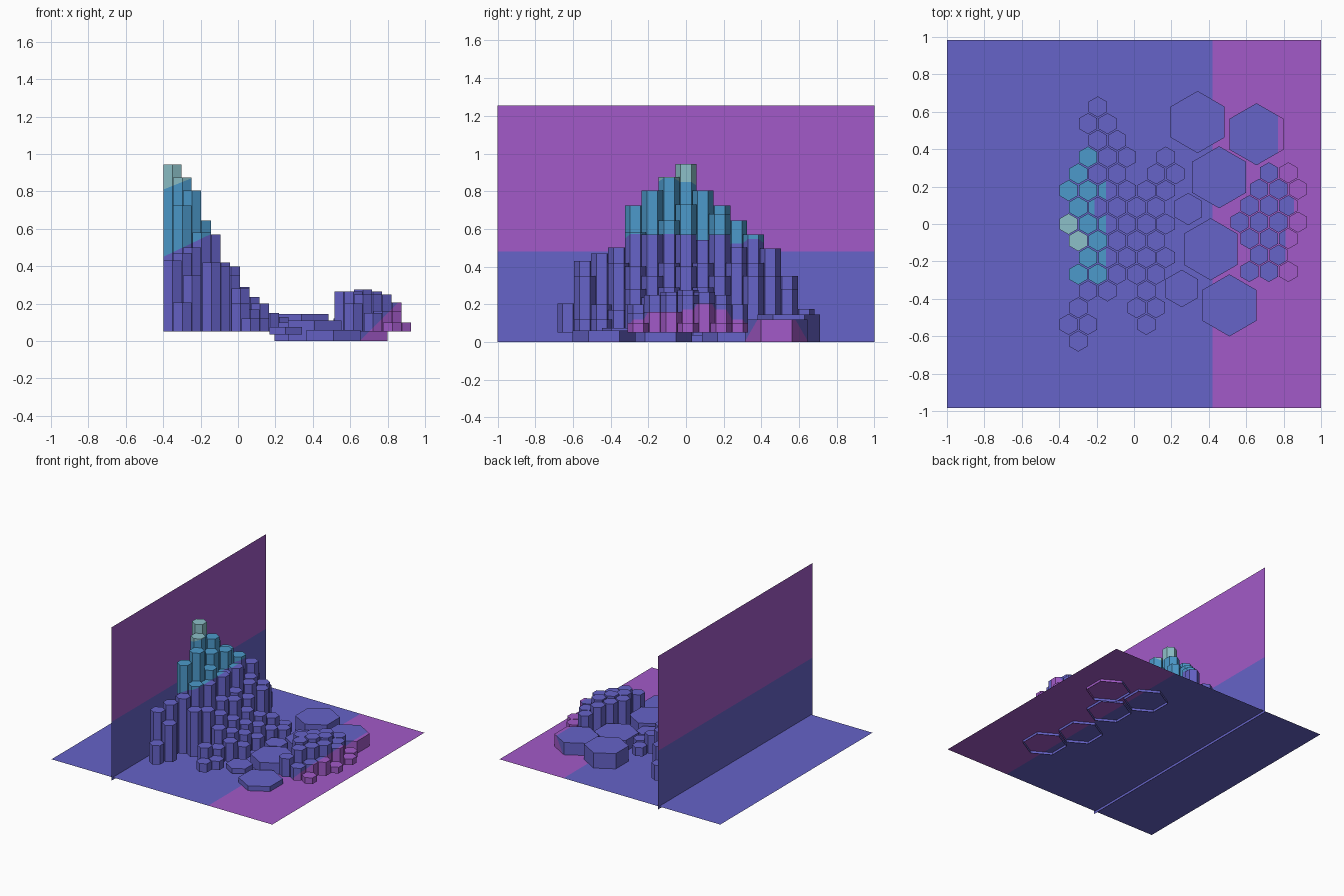
import bpy, bmesh, math
from mathutils import Vector

if "Cube" in bpy.data.objects:
    bpy.data.objects.remove(bpy.data.objects["Cube"])


def lin(r, g, b):
    f = lambda c: c / 12.92 if c <= 0.04045 else ((c + 0.055) / 1.055) ** 2.4
    return (f(r / 255), f(g / 255), f(b / 255), 1)


def material(name, rgb):
    m = bpy.data.materials.new(name)
    m.diffuse_color = lin(*rgb)
    m.use_nodes = True
    m.node_tree.nodes["Principled BSDF"].inputs["Base Color"].default_value = m.diffuse_color
    return m


MATS = [material("violet blue", (102, 99, 200)), material("purple", (162, 90, 200)),
        material("sky blue", (76, 154, 203)), material("pale teal", (140, 192, 200))]


def hexagon(bm, x, y, r, z0, z1):
    """Open-bottomed hexagonal column with a point towards y."""
    pts = [(x + r * math.sin(i * math.pi / 3), y - r * math.cos(i * math.pi / 3)) for i in range(6)]
    lo = [bm.verts.new((px, py, z0)) for px, py in pts]
    hi = [bm.verts.new((px, py, z1)) for px, py in pts]
    for i in range(6):
        j = (i + 1) % 6
        bm.faces.new((lo[i], lo[j], hi[j], hi[i]))
    bm.faces.new(hi)


def finish(bm, name, bands):
    """Cut along each band plane; faces on its positive side take its colour."""
    for co, no, _ in bands:
        bmesh.ops.bisect_plane(bm, geom=bm.verts[:] + bm.edges[:] + bm.faces[:],
                               plane_co=co, plane_no=no)
    for f in bm.faces:
        c = f.calc_center_median()
        for co, no, idx in bands:
            if (c - Vector(co)).dot(Vector(no)) > 0:
                f.material_index = idx
    me = bpy.data.meshes.new(name)
    bm.to_mesh(me)
    bm.free()
    for m in MATS:
        me.materials.append(m)
    ob = bpy.data.objects.new(name, me)
    bpy.context.collection.objects.link(ob)


def field(name, x0, y0, dy, r, rows, bands):
    """Honeycomb of columns: rows of (row, first column, heights)."""
    bm = bmesh.new()
    for row, k0, heights in rows:
        for k, h in enumerate(heights, k0):
            hexagon(bm, x0 + 0.104 * k + (0.052 if row % 2 else 0), y0 + dy * row, r, 0.05, h)
    finish(bm, name, bands)


def sheet(name, corners, bands):
    bm = bmesh.new()
    bm.faces.new([bm.verts.new(c) for c in corners])
    finish(bm, name, bands)


# colour bands, all slanting in x and z
RIGHT_BAND = [((0.77, 0, 0.12), (1, 0, -1), 1)]
PEAK_BANDS = [((-0.4, 0, 0.45), (-0.48, 0, 1), 2), ((-0.4, 0, 0.81), (-0.4, 0, 1), 3)]

# ground and back wall
sheet("ground", [(-1, -.985, .02), (1, -.985, .02), (1, .985, .02), (-1, .985, .02)],
      [((0.42, 0, 0), (1, 0, 0), 1)])
sheet("back_wall", [(-.445, -1, 0), (-.445, 1, 0), (-.445, 1, 1.255), (-.445, -1, 1.255)],
      [((0, 0, 0.48), (0, 0, 1), 1)])

# tall stepped columns
field("tall_columns", -0.35, 0.0, 0.0895, 0.056, [
    (7, 1, [.175]),
    (6, 1, [.35, .28]),
    (5, 1, [.495, .35]),
    (4, 1, [.57, .42, .35]), (4, 5, [.12]),
    (3, 0, [.645, .50, .42]), (3, 4, [.2, .13]),
    (2, 0, [.725, .68, .57, .35, .235, .15]),
    (1, 0, [.805, .54, .42, .29, .2]),
    (0, 0, [.945, .73, .57, .40, .235, .15]),
    (-1, 0, [.875, .645, .42, .29, .2]),
    (-2, 1, [.805, .57, .35, .235, .15]),
    (-3, 0, [.725, .58, .40, .28, .2]),
    (-4, 1, [.50, .42]), (-4, 4, [.17]),
    (-5, 0, [.47]), (-5, 3, [.2, .12]),
    (-6, 0, [.43, .35]), (-6, 4, [.12]),
    (-7, 0, [.205]),
], PEAK_BANDS)

# low cluster on the right
field("low_columns", 0.565, 0.01, 0.088, 0.056, [
    (3, 1, [.2, .1]),
    (2, 1, [.25, .2, .1]),
    (1, 0, [.26, .265, .205]),
    (0, 0, [.265, .275, .25, .1]),
    (-1, 0, [.265, .25, .16]),
    (-2, 1, [.25, .16]),
    (-3, 0, [.2, .15, .1]),
], RIGHT_BAND)

# broad flat stepping stones
for i, (x, y, r, z0, z1) in enumerate([
        (.34, .545, .166, 0, .145), (.655, .48, .166, 0, .12), (.455, .25, .166, 0, .11),
        (.41, -.135, .166, 0, .11), (.51, -.435, .166, 0, .06),
        (.29, .08, .086, .035, .1), (.255, -.345, .1, .035, .075)]):
    bm = bmesh.new()
    hexagon(bm, x, y, r, z0, z1)
    finish(bm, "stepping_stone_%d" % (i + 1), RIGHT_BAND)
